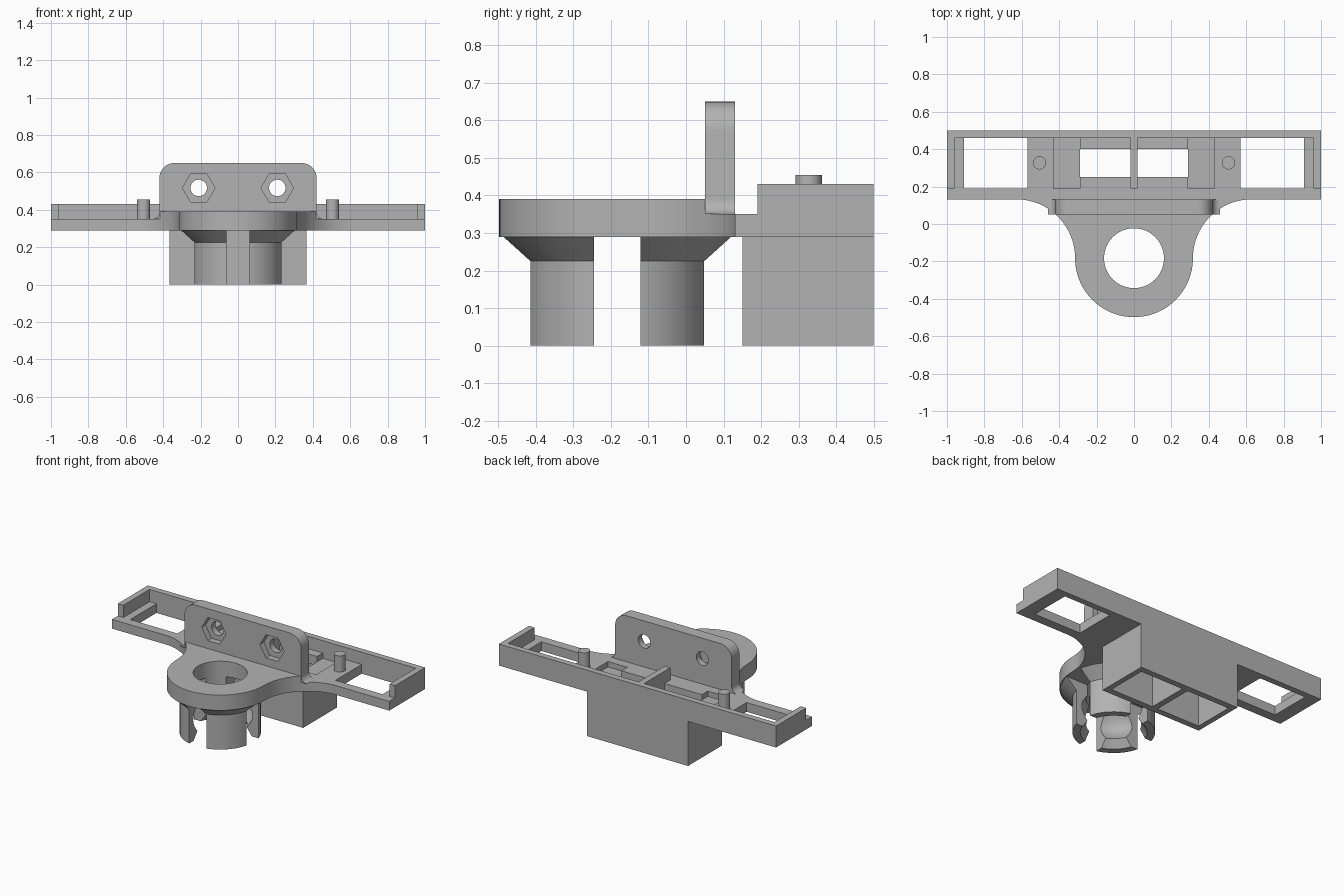
import bpy, bmesh, math
from mathutils import Matrix, Vector

if "Cube" in bpy.data.objects:
    bpy.data.objects.remove(bpy.data.objects["Cube"])

grey = bpy.data.materials.new("plain grey")
grey.use_nodes = True
COLOUR = (0.45, 0.45, 0.45, 1)
grey.diffuse_color = COLOUR
grey.node_tree.nodes["Principled BSDF"].inputs["Base Color"].default_value = COLOUR


def finish(bm, name):
    bmesh.ops.recalc_face_normals(bm, faces=bm.faces)
    mesh = bpy.data.meshes.new(name)
    bm.to_mesh(mesh)
    bm.free()
    mesh.materials.append(grey)
    ob = bpy.data.objects.new(name, mesh)
    bpy.context.collection.objects.link(ob)
    return ob


def box(name, x, y, z):
    bm = bmesh.new()
    bmesh.ops.create_cube(bm, size=1)
    for v in bm.verts:
        v.co = [(a + b) / 2 + c * (b - a) for c, (a, b) in zip(v.co, (x, y, z))]
    return finish(bm, name)


def prism(name, points, a, b, upright=False):
    """Extrude an outline along z, or along y when upright."""
    bm = bmesh.new()
    place = (lambda p: (p[0], a, p[1])) if upright else (lambda p: (p[0], p[1], a))
    face = bm.faces.new([bm.verts.new(place(p)) for p in points])
    out = bmesh.ops.extrude_face_region(bm, geom=[face])
    move = Vector((0, b - a, 0)) if upright else Vector((0, 0, b - a))
    bmesh.ops.translate(bm, vec=move, verts=[g for g in out["geom"] if isinstance(g, bmesh.types.BMVert)])
    return finish(bm, name)


def arc(cx, cy, r, start, end, n=12):
    steps = [math.radians(start + (end - start) * i / n) for i in range(n + 1)]
    return [(cx + r * math.cos(t), cy + r * math.sin(t)) for t in steps]


def ring(cx, cy, r, n=48):
    return arc(cx, cy, r, 0, 360 - 360 / n, n - 1)


def mirrored(points):
    return points + [(-x, y) for x, y in reversed(points) if abs(x) > 1e-5]


def cut(ob, cutters):
    for c in cutters:
        mod = ob.modifiers.new("cut", "BOOLEAN")
        mod.operation, mod.solver, mod.object = "DIFFERENCE", "EXACT", c
    bpy.context.view_layer.update()
    done = bpy.data.meshes.new_from_object(ob.evaluated_get(bpy.context.evaluated_depsgraph_get()))
    ob.modifiers.clear()
    ob.data = done
    for c in cutters:
        bpy.data.objects.remove(c)


def smooth(ob):
    bpy.ops.object.select_all(action="DESELECT")
    ob.select_set(True)
    bpy.context.view_layer.objects.active = ob
    bpy.ops.object.shade_smooth_by_angle(angle=math.radians(30))


CY = -0.183           # socket centre
FLOOR, TOP = 0.35, 0.43

# Long tray with end windows, recesses and openings over the lower box
tray = box("tray", (-1, 1), (0.13, 0.5), (0.29, FLOOR))
cuts = []
for s in (-1, 1):
    def span(a, b):
        return tuple(sorted((s * a, s * b)))
    cuts += [box("window_cutter", span(0.57, 0.91), (0.19, 0.46), (0.2, 0.5)),
             box("recess_cutter", span(0.29, 0.43), (0.19, 0.46), (0.315, 0.5)),
             box("opening_cutter", span(0.02, 0.29), (0.25, 0.40), (0.2, 0.5))]
cut(tray, cuts)

# Raised rim, centre divider and locating posts
box("back_wall", (-1, 1), (0.46, 0.5), (FLOOR, TOP))
box("centre_divider", (-0.02, 0.02), (0.19, 0.46), (FLOOR, TOP))
for side, s in (("left", 1), ("right", -1)):
    box(side + "_end_wall", tuple(sorted((s * 0.96, s))), (0.19, 0.46), (FLOOR, TOP))
    smooth(prism(side + "_post", ring(s * 0.505, 0.327, 0.035, 32), FLOOR, 0.455))

# Open-bottomed twin box below the tray
lower = box("lower_box", (-0.365, 0.365), (0.15, 0.5), (0, 0.29))
cut(lower, [box("cavity_cutter", x, (0.19, 0.46), (-0.1, 0.4)) for x in ((-0.33, -0.02), (0.02, 0.33))])

# Round head flaring into the tray, stepped down behind the upright plate
R = 0.315
flare = arc(2 * R, CY, R, 90, 180, 24)
split = math.degrees(math.asin((0.05 - CY) / R))
head_side = arc(0, CY, R, -90, 0, 24)[:-1] + arc(2 * R, CY, R, 180, 180 - split, 16)
head = prism("round_head", mirrored(head_side), 0.29, 0.39)
cut(head, [prism("bore_cutter", ring(0, CY, 0.16, 64), 0.2, 0.5)])
smooth(head)
neck_side = arc(2 * R, CY, R, 180 - split, 90, 16)
smooth(prism("neck", mirrored(neck_side), 0.29, FLOOR))

# Upright plate with rounded corners, foot fillets, holes and hexagonal pockets
plate_side = arc(0.46, 0.39, 0.04, 270, 180, 8) + arc(0.34, 0.57, 0.08, 0, 90, 10)
plate = prism("upright_plate", mirrored(plate_side), 0.05, 0.13, True)
cuts = []
for s in (-1, 1):
    cuts += [prism("hole_cutter", ring(s * 0.21, 0.517, 0.044, 32), 0, 0.2, True),
             prism("nut_cutter", ring(s * 0.21, 0.517, 0.087, 6), 0, 0.09, True)]
cut(plate, cuts)
smooth(plate)

# Four-fingered socket, turned from a profile and slotted both ways
profile = [(0.24, 0), (0.24, 0.225), (0.31, 0.29), (0.16, 0.29), (0.16, 0.22)]
profile += [(0.16 + 0.04 * math.sin(math.pi * i / 10), 0.22 - 0.017 * i) for i in range(1, 11)]
profile += [(0.195, 0)]
bm = bmesh.new()
N = 64
loops = []
for i in range(N):
    turn = Matrix.Rotation(2 * math.pi * i / N, 3, "Z")
    loops.append([bm.verts.new(turn @ Vector((r, 0, z)) + Vector((0, CY, 0))) for r, z in profile])
for i in range(N):
    a, b = loops[i], loops[(i + 1) % N]
    for j in range(len(profile)):
        k = (j + 1) % len(profile)
        bm.faces.new((a[j], b[j], b[k], a[k]))
socket = finish(bm, "socket_fingers")
H = 0.062
cut(socket, [box("slot_cutter", (-H, H), (-0.6, 0.3), (-0.1, 0.4)),
             box("slot_cutter", (-0.5, 0.5), (CY - H, CY + H), (-0.1, 0.4))])
smooth(socket)
